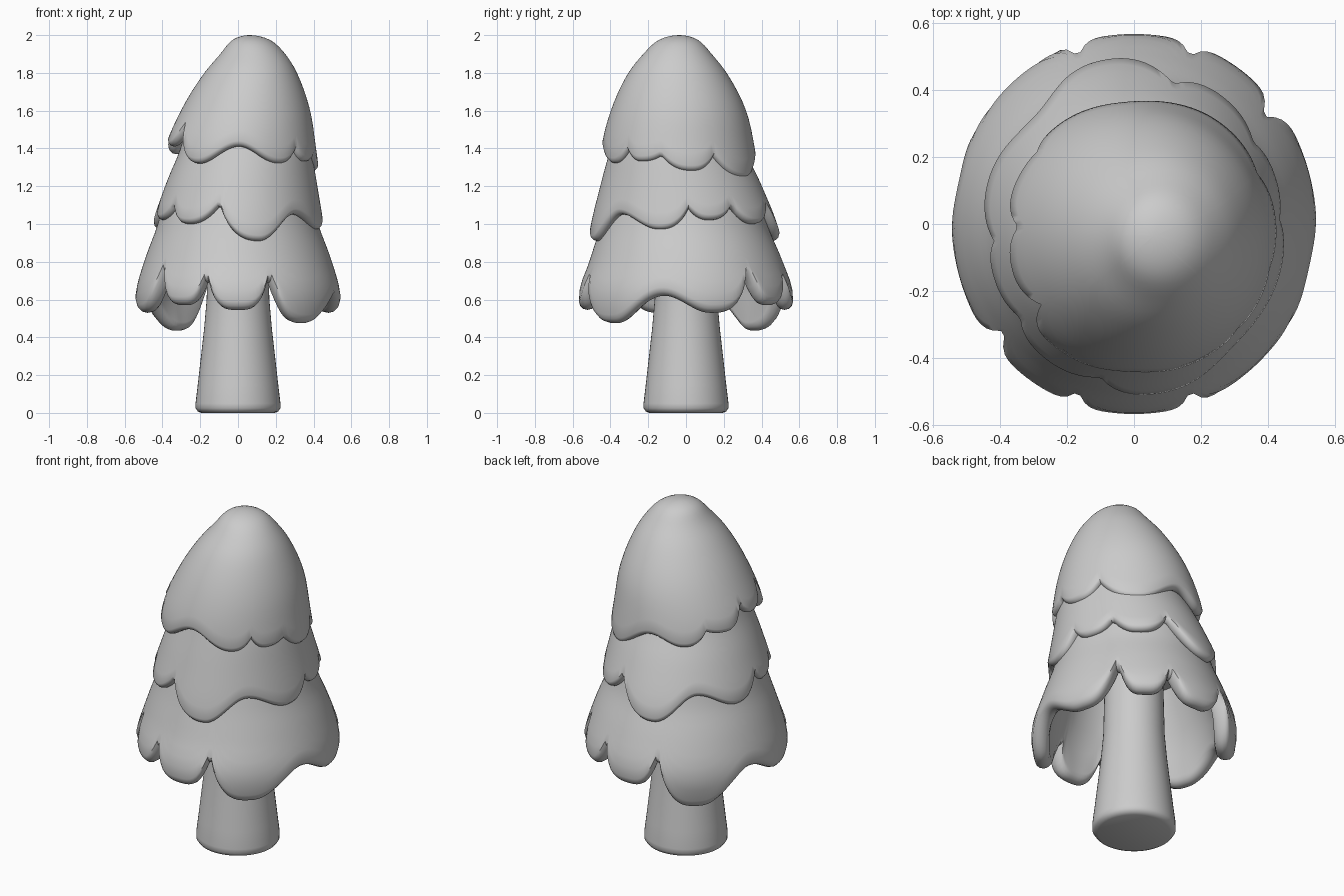
import bpy, bmesh, math

if "Cube" in bpy.data.objects:
    bpy.data.objects.remove(bpy.data.objects["Cube"])

SEG = 180


def finish(name, rows, cap_ends):
    """Skin a stack of closed rings into a smooth object."""
    bm = bmesh.new()
    rings = [[bm.verts.new(p) for p in row] for row in rows]
    for a, b in zip(rings, rings[1:]):
        n = len(a)
        for i in range(n):
            j = (i + 1) % n
            bm.faces.new((a[i], b[i], b[j], a[j]))
    for ring in cap_ends(rings):
        bm.faces.new(ring)
    bmesh.ops.remove_doubles(bm, verts=bm.verts, dist=1e-5)
    bmesh.ops.recalc_face_normals(bm, faces=bm.faces)
    me = bpy.data.meshes.new(name)
    bm.to_mesh(me)
    bm.free()
    ob = bpy.data.objects.new(name, me)
    bpy.context.collection.objects.link(ob)
    bpy.context.view_layer.objects.active = ob
    ob.select_set(True)
    bpy.ops.object.shade_smooth_by_angle(angle=math.radians(50))
    ob.select_set(False)
    return ob


def section(profile, z):
    """Centre and radii (cx, cy, rx, ry) at height z, smooth through the profile."""
    top = profile[0][0]
    s = [math.sqrt(top - p[0]) for p in profile]
    x = math.sqrt(max(top - z, 0))
    k = max(i for i in range(len(s) - 1) if x >= s[i] or i == 0)
    h = s[k + 1] - s[k]
    t = (x - s[k]) / h
    out = []
    for c in range(1, 5):
        def slope(i):
            a, b = max(i - 1, 0), min(i + 1, len(s) - 1)
            return (profile[b][c] - profile[a][c]) / (s[b] - s[a])
        p, q = profile[k][c], profile[k + 1][c]
        out.append((2*t**3 - 3*t*t + 1) * p + (t**3 - 2*t*t + t) * h * slope(k)
                   + (3*t*t - 2*t**3) * q + (t**3 - t*t) * h * slope(k + 1))
    return out


def hem(knots, ang, power):
    """Scalloped edge height: knots are (degrees, z, kind) lobe / cusp / soft notch."""
    ks = sorted((a % 360, z, k) for a, z, k in knots)
    ks = [(ks[-1][0] - 360,) + ks[-1][1:]] + ks + [(ks[0][0] + 360,) + ks[0][1:]]
    for p, q in zip(ks, ks[1:]):
        if p[0] <= ang <= q[0]:
            u = (ang - p[0]) / (q[0] - p[0])
            if q[2] == 'lobe':
                p, q, u = q, p, 1 - u
            f = u**power if q[2] == 'cusp' else (1 - math.cos(math.pi * u)) / 2
            return p[1] + (q[1] - p[1]) * f


def twice(knots):
    """Repeat half a hem on the opposite side."""
    return knots + [(a + 180, z, k) for a, z, k in knots]


def foliage(name, profile, knots, thick, z_in, power=2.5):
    top = profile[0][0]
    cols = []
    for i in range(SEG):
        ang = 360 * i / SEG
        ca, sa = math.cos(math.radians(ang)), math.sin(math.radians(ang))

        def pt(z, off=0, zz=None):
            cx, cy, rx, ry = section(profile, z)
            return (cx + max(rx - off, 0) * ca, cy + max(ry - off, 0) * sa,
                    z if zz is None else zz)
        r = thick / 2
        zc = hem(knots, ang, power) + r
        # outer surface
        col = [pt(top - (top - zc) * (j / 20)**2) for j in range(21)]
        # rounded lip
        for j in range(1, 7):
            a = math.pi * j / 6
            col.append(pt(zc, r - r * math.cos(a), zc - r * math.sin(a)))
        # inner surface and ceiling
        zi = max(z_in, zc + 0.02)
        col += [pt(zc + (zi - zc) * j / 4, thick) for j in range(1, 5)]
        col.append((0.1 * ca, 0.1 * sa, z_in + 0.03))
        cols.append(col)
    rows = [list(r) for r in zip(*cols)]
    finish(name, rows, lambda rings: [rings[-1]] if profile[0][3] == 0
           else [rings[0], rings[-1]])


# Trunk
trunk = [(0.0, 0.195), (0.008, 0.213), (0.025, 0.225), (0.05, 0.225), (0.15, 0.213),
         (0.3, 0.196), (0.45, 0.179), (0.6, 0.166), (1.05, 0.155)]
finish("trunk", [[(r * math.cos(2*math.pi*i/48), r * math.sin(2*math.pi*i/48), z)
                  for i in range(48)] for z, r in trunk],
       lambda rings: [rings[0], rings[-1]])

# Lower foliage skirt
foliage("lower_foliage",
        [(1.2, 0.0, 0.0, 0.34, 0.36), (1.0, 0.0, -0.01, 0.425, 0.44),
         (0.8, 0.0, 0.0, 0.497, 0.512), (0.68, 0.0, 0.0, 0.533, 0.557),
         (0.6, 0.0, 0.0, 0.543, 0.567), (0.5, 0.0, 0.0, 0.53, 0.55),
         (0.42, 0.0, 0.0, 0.495, 0.505)],
        [(-45, 0.475, 'lobe'), (135, 0.435, 'lobe')]
        + twice([(-13, 0.62, 'soft'), (14, 0.53, 'lobe'), (39, 0.77, 'cusp'),
                 (55, 0.57, 'lobe'), (71, 0.72, 'cusp'), (90, 0.545, 'lobe'),
                 (109, 0.72, 'cusp')]),
        0.09, 1.05, 3.5)

# Middle foliage skirt
foliage("middle_foliage",
        [(1.6, 0.04, -0.04, 0.25, 0.26), (1.4, 0.04, -0.045, 0.345, 0.355),
         (1.2, 0.017, -0.026, 0.403, 0.428), (1.0, 0.0, -0.01, 0.453, 0.493),
         (0.9, 0.0, -0.005, 0.468, 0.513)],
        twice([(-75, 0.91, 'lobe'), (-46, 1.05, 'soft'), (-16, 0.97, 'lobe'),
               (4, 1.08, 'cusp'), (17, 1.02, 'lobe'), (35, 1.09, 'cusp'),
               (52, 1.0, 'lobe'), (75, 1.1, 'cusp')]),
        0.06, 1.13)

# Crown
foliage("crown_foliage",
        [(2.0, 0.06, -0.035, 0, 0), (1.975, 0.07, -0.04, 0.098, 0.102),
         (1.9, 0.078, -0.045, 0.172, 0.181), (1.8, 0.067, -0.045, 0.245, 0.26),
         (1.6, 0.04, -0.04, 0.342, 0.358), (1.4, 0.013, -0.042, 0.4, 0.406),
         (1.24, 0.015, -0.032, 0.42, 0.415)],
        [(-124, 1.32, 'lobe'), (-92, 1.41, 'soft'), (-59, 1.32, 'lobe'),
         (-42, 1.39, 'cusp'), (-30, 1.33, 'lobe'), (-13, 1.36, 'cusp'),
         (10, 1.28, 'lobe'), (28, 1.355, 'cusp'), (58, 1.24, 'lobe'),
         (95, 1.36, 'soft'), (121, 1.31, 'lobe'), (140, 1.39, 'cusp'),
         (157, 1.37, 'lobe'), (175, 1.48, 'cusp'), (192, 1.41, 'lobe'),
         (212, 1.51, 'cusp')],
        0.06, 1.53)
